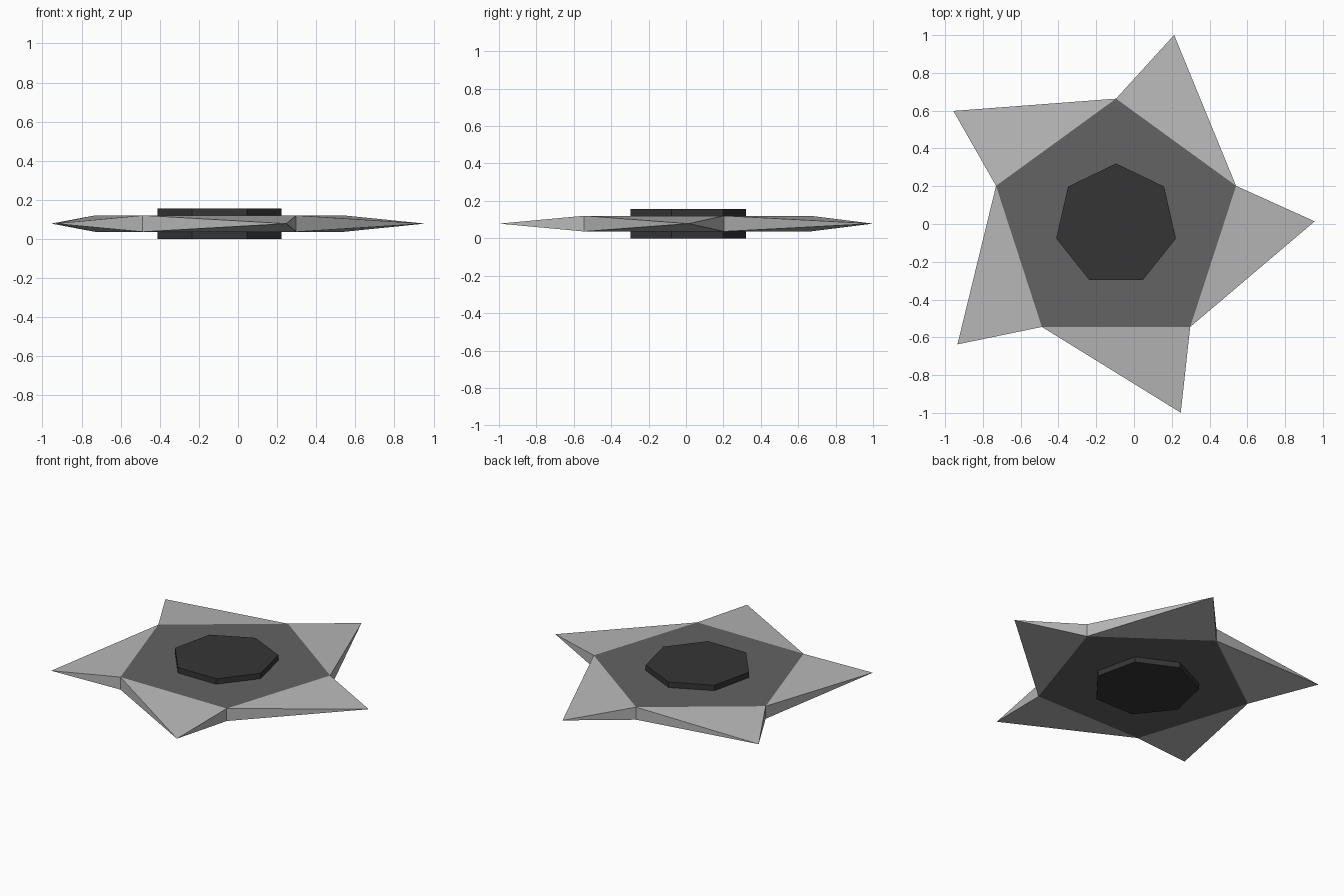
import bpy, bmesh
from math import cos, sin, radians

if "Cube" in bpy.data.objects:
    bpy.data.objects.remove(bpy.data.objects["Cube"])

CX, CY, CZ = -0.095, -0.0045, 0.0785


def material(name, v):
    m = bpy.data.materials.new(name)
    m.diffuse_color = (v, v, v, 1)
    m.use_nodes = True
    m.node_tree.nodes["Principled BSDF"].inputs["Base Color"].default_value = m.diffuse_color
    return m


def ring_point(radius, degrees, z):
    a = radians(degrees)
    return (CX + radius * cos(a), CY + radius * sin(a), z)


def prism(bm, sides, radius, half):
    """Upright prism with one corner towards +y; returns its side faces."""
    rings = [[bm.verts.new(ring_point(radius, 90 + 360 * i / sides, CZ + s * half))
              for i in range(sides)] for s in (-1, 1)]
    low, high = rings
    bm.faces.new(low[::-1])
    bm.faces.new(high)
    return [bm.faces.new((low[i], low[(i + 1) % sides],
                          high[(i + 1) % sides], high[i])) for i in range(sides)]


def finish(bm, name, mats):
    bmesh.ops.recalc_face_normals(bm, faces=bm.faces)
    me = bpy.data.meshes.new(name)
    bm.to_mesh(me)
    bm.free()
    for m in mats:
        me.materials.append(m)
    ob = bpy.data.objects.new(name, me)
    bpy.context.collection.objects.link(ob)


light = material("light steel", 0.48)
grey = material("dark grey", 0.125)
black = material("charcoal", 0.036)

# Five-sided plate whose side faces are drawn out into swept blades
bm = bmesh.new()
for i, face in enumerate(prism(bm, 5, 0.668, 0.042)):
    poked = bmesh.ops.poke(bm, faces=[face])
    poked["verts"][0].co = ring_point(1.0515, 145 + 72 * i, CZ)
    for f in poked["faces"]:
        f.material_index = 1
finish(bm, "bladed_plate", [grey, light])

# Seven-sided hub through the middle
bm = bmesh.new()
prism(bm, 7, 0.325, CZ)
finish(bm, "hub", [black])
